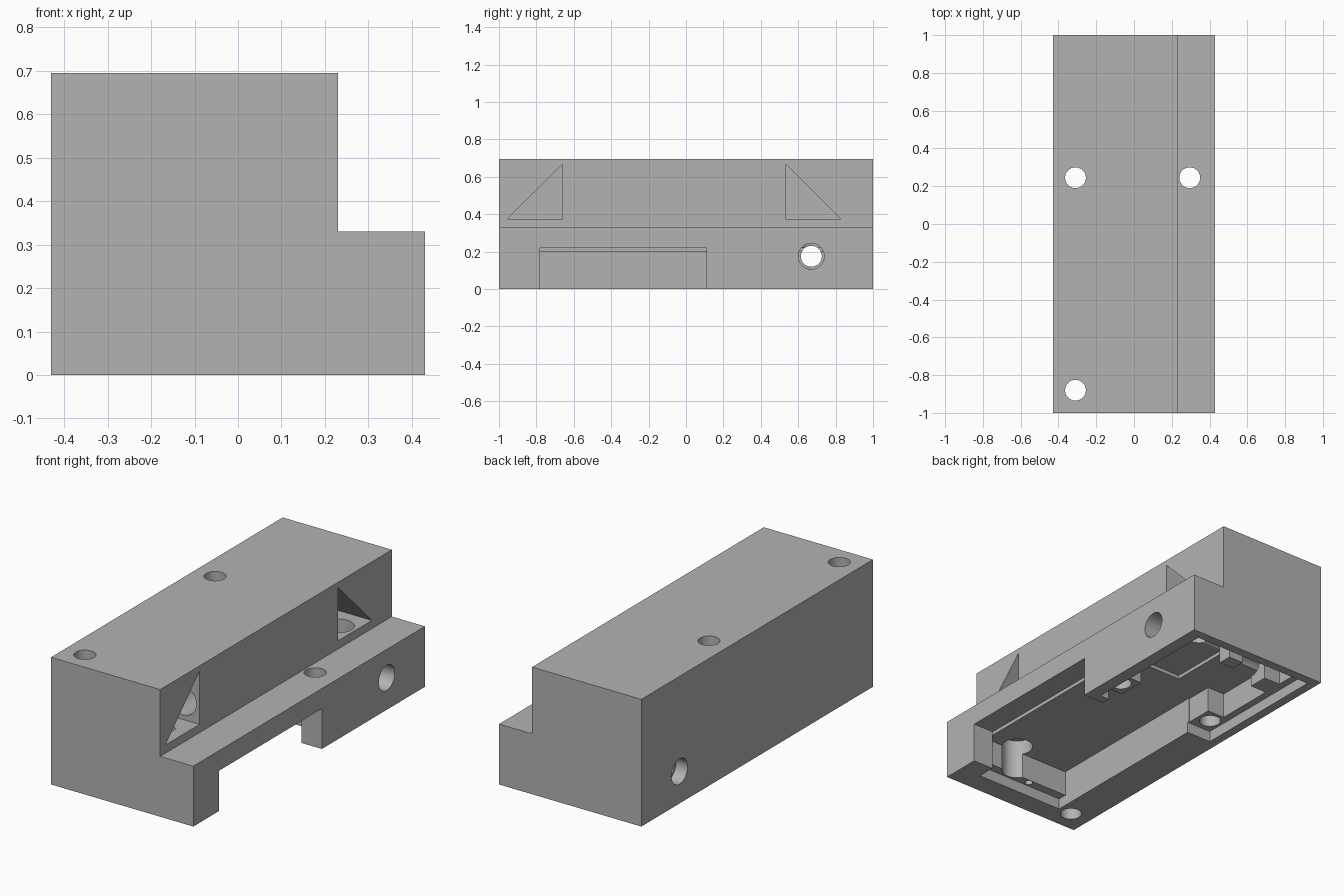
import bpy, bmesh, math
from mathutils import Matrix, Vector

if "Cube" in bpy.data.objects:
    bpy.data.objects.remove(bpy.data.objects["Cube"], do_unlink=True)

grey = bpy.data.materials.new("light grey plastic")
grey.use_nodes = True
grey.diffuse_color = (0.45, 0.45, 0.45, 1)
grey.node_tree.nodes["Principled BSDF"].inputs["Base Color"].default_value = (0.45, 0.45, 0.45, 1)


def finish(bm, name):
    bmesh.ops.recalc_face_normals(bm, faces=bm.faces)
    mesh = bpy.data.meshes.new(name)
    bm.to_mesh(mesh)
    bm.free()
    mesh.materials.append(grey)
    ob = bpy.data.objects.new(name, mesh)
    bpy.context.collection.objects.link(ob)
    return ob


def box(name, x, y, z):
    bm = bmesh.new()
    lo, hi = Vector((x[0], y[0], z[0])), Vector((x[1], y[1], z[1]))
    bmesh.ops.create_cube(bm, size=1, matrix=Matrix.Translation((lo + hi) / 2)
                          @ Matrix.Diagonal((*(hi - lo), 1)))
    return finish(bm, name)


def rod(name, start, end, radius):
    bm = bmesh.new()
    a, b = Vector(start), Vector(end)
    turn = (b - a).to_track_quat("Z", "Y").to_matrix().to_4x4()
    bmesh.ops.create_cone(bm, cap_ends=True, segments=48, radius1=radius, radius2=radius,
                          depth=(b - a).length, matrix=Matrix.Translation((a + b) / 2) @ turn)
    return finish(bm, name)


def prism(name, points, offset):
    bm = bmesh.new()
    face = bm.faces.new([bm.verts.new(p) for p in points])
    ext = bmesh.ops.extrude_face_region(bm, geom=[face])
    moved = [v for v in ext["geom"] if isinstance(v, bmesh.types.BMVert)]
    bmesh.ops.translate(bm, verts=moved, vec=offset)
    # keep the starting cap so the prism is closed
    if not face.is_valid:
        bmesh.ops.holes_fill(bm, edges=bm.edges)
    return finish(bm, name)


def combine(target, tool, operation="DIFFERENCE"):
    mod = target.modifiers.new(tool.name, "BOOLEAN")
    mod.operation, mod.solver, mod.object = operation, "EXACT", tool
    bpy.context.view_layer.objects.active = target
    bpy.ops.object.modifier_apply(modifier=mod.name)
    bpy.data.objects.remove(tool, do_unlink=True)


# Stepped outer block
profile = [(-0.43, 0), (0.43, 0), (0.43, 0.33), (0.23, 0.33), (0.23, 0.695), (-0.43, 0.695)]
housing = prism("housing", [(x, -1, z) for x, z in profile], (0, 2, 0))

# Shallow lid recess, deep cavity, side opening and ceiling pocket
for name, x, y, z in [
    ("front_lid_recess", (-0.23, 0.306), (-0.88, 0.2), (-0.1, 0.06)),
    ("rear_lid_recess", (-0.38, 0.36), (0.16, 0.95), (-0.1, 0.06)),
    ("front_cavity", (-0.23, 0.306), (-0.83, 0.3), (-0.1, 0.2)),
    ("rear_cavity", (-0.34, 0.32), (0.17, 0.9), (0.03, 0.2)),
    ("side_opening", (0.305, 0.5), (-0.78, 0.11), (-0.1, 0.22)),
    ("ceiling_pocket", (-0.06, 0.25), (0.29, 0.77), (0.1, 0.22)),
]:
    combine(housing, box(name, x, y, z))

# Screw bosses and supports inside the cavity
for name, x, y in [
    ("right_boss", (-0.4, -0.235), (0.165, 0.32)),
    ("left_boss", (0.22, 0.4), (0.165, 0.32)),
    ("rear_support", (-0.35, -0.24), (0.66, 0.77)),
    ("middle_support", (-0.05, 0.04), (0.74, 0.82)),
]:
    combine(housing, box(name, x, y, (0.06, 0.25)), "UNION")

# Triangular mirror pockets
for name, tip, wall in [("front_pocket", -0.955, -0.66), ("rear_pocket", 0.827, 0.535)]:
    triangle = [(0.03, tip, 0.375), (0.03, wall, 0.375), (0.03, wall, 0.667)]
    combine(housing, prism(name, triangle, (0.3, 0, 0)))

# Screw holes, cross bore and light path
for name, start, end, radius in [
    ("front_screw_hole", (-0.31, -0.88, -0.1), (-0.31, -0.88, 0.8), 0.055),
    ("right_screw_hole", (-0.31, 0.245, -0.1), (-0.31, 0.245, 0.8), 0.055),
    ("left_screw_hole", (0.295, 0.245, -0.1), (0.295, 0.245, 0.8), 0.055),
    ("cross_bore", (-0.6, 0.67, 0.175), (0.6, 0.67, 0.175), 0.056),
    ("left_counterbore", (0.1, 0.67, 0.175), (0.6, 0.67, 0.175), 0.069),
    ("right_counterbore", (-0.6, 0.67, 0.175), (-0.36, 0.67, 0.175), 0.069),
    ("light_tunnel", (0.13, -0.7, 0.48), (0.13, 0.58, 0.48), 0.08),
    ("rear_shaft", (0.13, 0.68, 0.1), (0.13, 0.68, 0.4), 0.08),
    ("front_shaft", (0.13, -0.79, 0.03), (0.13, -0.79, 0.28), 0.08),
    ("front_aperture", (0.13, -0.79, 0.2), (0.13, -0.79, 0.4), 0.035),
    ("pin_hole", (0, -0.852, 0.03), (0, -0.852, 0.15), 0.02),
]:
    combine(housing, rod(name, start, end, radius))

# Smooth bores with sharp edges
bpy.ops.object.select_all(action="DESELECT")
housing.select_set(True)
bpy.context.view_layer.objects.active = housing
bpy.ops.object.shade_smooth_by_angle(angle=math.radians(30))
